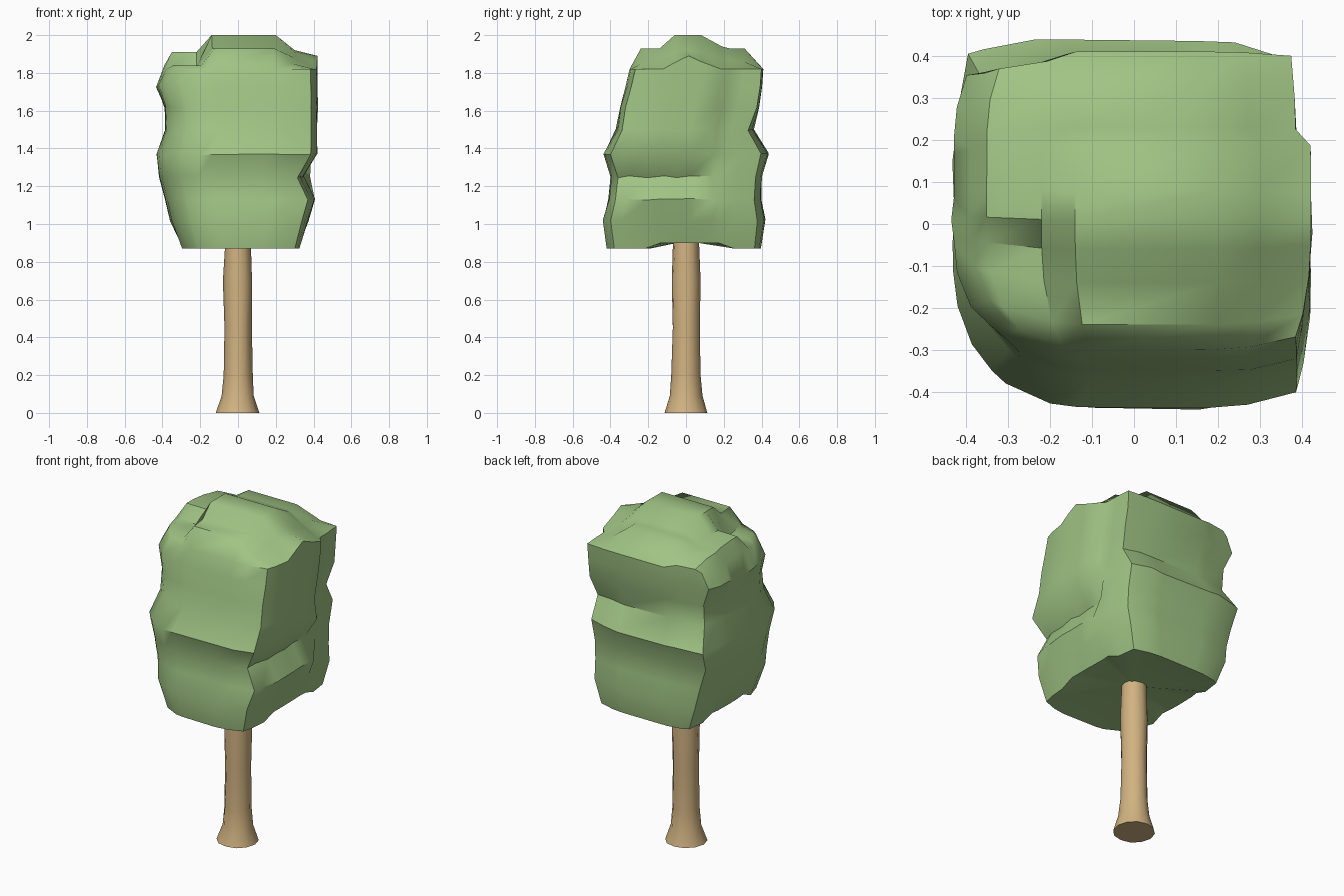
import bpy, bmesh, math, random

random.seed(4)
cube = bpy.data.objects.get("Cube")
if cube:
    bpy.data.objects.remove(cube, do_unlink=True)


def material(name, rgb):
    m = bpy.data.materials.new(name)
    m.use_nodes = True
    m.diffuse_color = (*rgb, 1)
    m.node_tree.nodes["Principled BSDF"].inputs["Base Color"].default_value = (*rgb, 1)
    return m


def finish(bm, name, mat, angle):
    bmesh.ops.recalc_face_normals(bm, faces=bm.faces)
    mesh = bpy.data.meshes.new(name)
    bm.to_mesh(mesh)
    bm.free()
    obj = bpy.data.objects.new(name, mesh)
    bpy.context.collection.objects.link(obj)
    mesh.materials.append(mat)
    bpy.ops.object.select_all(action='DESELECT')
    obj.select_set(True)
    bpy.context.view_layer.objects.active = obj
    bpy.ops.object.shade_smooth_by_angle(angle=math.radians(angle))
    return obj


def bridge(bm, a, b):
    n = len(a)
    for i in range(n):
        bm.faces.new((a[i], a[(i + 1) % n], b[(i + 1) % n], b[i]))


def wobble(size):
    return random.uniform(-size, size)


# Trunk: flared lathe with slightly uneven rings
bm = bmesh.new()
rings = []
for z, r in [(0, .115), (.09, .085), (.2, .076), (.45, .071), (.7, .077), (.95, .067)]:
    ring = []
    for i in range(12):
        a = math.tau * i / 12
        rr = r + wobble(.003)
        ring.append(bm.verts.new((rr * math.cos(a), rr * math.sin(a), z)))
    rings.append(ring)
for a, b in zip(rings, rings[1:]):
    bridge(bm, a, b)
bm.faces.new(rings[0])
bm.faces.new(rings[-1])
finish(bm, "trunk", material("bark tan", (.64, .45, .22)), 40)

# Crown: stacked boxy rings closed by a ledged, ridged top
levels = [  # z, x min, x max, y min, y max
    (.87, -.30, .33, -.42, .40),
    (1.02, -.36, .37, -.44, .42),
    (1.13, -.385, .405, -.41, .40),
    (1.25, -.415, .345, -.40, .40),
    (1.37, -.43, .42, -.44, .44),
    (1.5, -.385, .42, -.37, .36),
    (1.62, -.39, .42, -.35, .385),
    (1.73, -.43, .42, -.32, .405),
    (1.82, -.39, .42, -.30, .41)]
ys = [-.3, -.24, -.14, -.06, .01, .08, .19, .23, .31, .41]
plateau = [0, 11, 11, 18, 18, 18, 12, 11, 11, 0]
ledge = [0, 2, 2, 2, 9, 9, 8, 7, 6, 2]
columns = [  # x, rise of the top along y in hundredths
    (-.39, [0, 0, 0, 1, 2, 1, 0, 0, 0, 0]),
    (-.35, ledge),
    (-.22, ledge),
    (-.14, plateau),
    (.2, plateau),
    (.3, [0, 3, 6, 9, 10, 9, 6, 5, 4, 0]),
    (.42, [0, 0, 0, 4, 7, 4, 0, 0, 0, 0])]


def unit(vals):
    lo, hi = vals[0], vals[-1]
    return [2 * (p - lo) / (hi - lo) - 1 for p in vals]


us, vs = unit([c[0] for c in columns]), unit(ys)
nx, ny = len(us), len(vs)
border = ([(i, 0) for i in range(nx)] + [(nx - 1, j) for j in range(1, ny)]
          + [(i, ny - 1) for i in range(nx - 2, -1, -1)] + [(0, j) for j in range(ny - 2, 0, -1)])


def place(i, j, level):
    """Map a grid cell to a box with softened corners and local notches."""
    z, x0, x1, y0, y1 = level
    u, v = us[i], vs[j]
    if v > 0:
        cut = .09 if u < 0 or z < 1.6 else .03
    else:
        cut = .21 if u < 0 else .09
    # recess along the back of one side
    if v > .4 and z > 1.1:
        x1 = .385
    x = (x0 + x1 + u * (1 - cut * abs(v) ** 3.5) * (x1 - x0)) / 2
    y = (y0 + y1 + v * (1 - cut * u ** 4) * (y1 - y0)) / 2
    if j == ny - 1 and i < 3 and z > 1.6:
        y -= .02
    if z == levels[0][0] and abs(u) == 1 and abs(v) < .5:
        z += .03
    return x, y, z


bm = bmesh.new()
rings = []
for k, level in enumerate(levels[:-1]):
    ring = []
    for i, j in border:
        x, y, z = place(i, j, level)
        dz = wobble(.006) if k else 0
        ring.append(bm.verts.new((x + wobble(.004), y + wobble(.004), z + dz)))
    rings.append(ring)

top = {}
for i in range(nx):
    for j in range(ny):
        x, y, z = place(i, j, levels[-1])
        top[i, j] = bm.verts.new((x, y, z + columns[i][1][j] / 100))
for i in range(nx - 1):
    for j in range(ny - 1):
        bm.faces.new((top[i, j], top[i + 1, j], top[i + 1, j + 1], top[i, j + 1]))
rings.append([top[c] for c in border])
for a, b in zip(rings, rings[1:]):
    bridge(bm, a, b)

# Shallow hollow under the crown
hub = bm.verts.new((0, 0, .91))
low = rings[0]
for i in range(len(low)):
    bm.faces.new((low[i], hub, low[(i + 1) % len(low)]))
finish(bm, "crown", material("leaf green", (.35, .55, .23)), 42)
